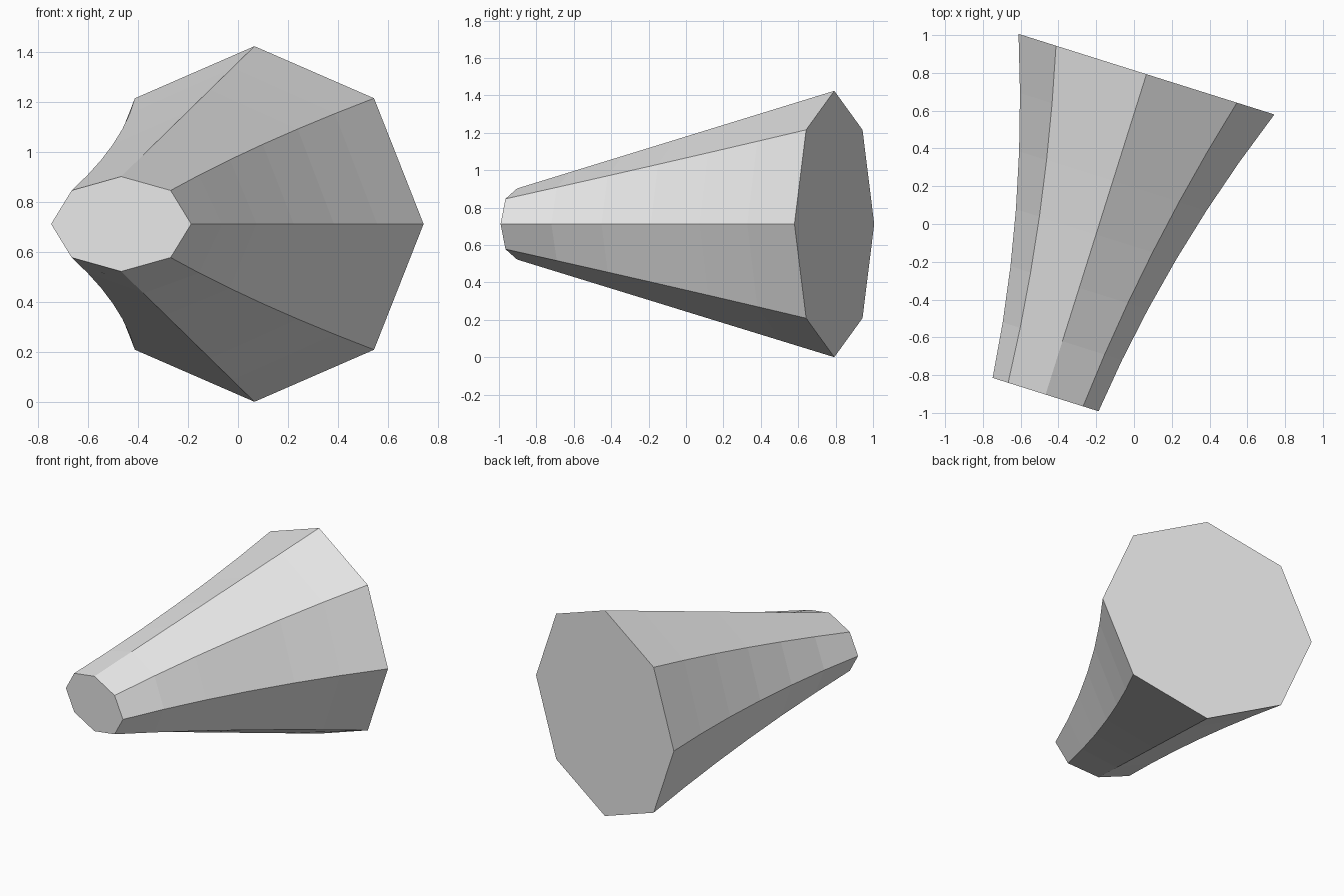
import bpy, bmesh, math
from mathutils import Vector

cube = bpy.data.objects.get("Cube")
if cube:
    bpy.data.objects.remove(cube, do_unlink=True)

SIDES, STEPS = 8, 6
small_centre = Vector((-0.468, -0.903, 0.712))
large_centre = Vector((0.066, 0.793, 0.712))
axis = (large_centre - small_centre).normalized()
up = Vector((0, 0, 1))
side = axis.cross(up)

# Plain light grey surface
grey = bpy.data.materials.new("light grey")
grey.use_nodes = True
grey.diffuse_color = (0.8, 0.8, 0.8, 1)
grey.node_tree.nodes["Principled BSDF"].inputs["Base Color"].default_value = grey.diffuse_color

# Octagonal rings: height grows evenly, width flares in a hollow curve
bm = bmesh.new()
rings = []
for step in range(STEPS + 1):
    t = step / STEPS
    centre = small_centre.lerp(large_centre, t)
    height = 0.19 + 0.522 * t
    width = 0.294 + 0.416 * t - 0.23 * t * (1 - t)
    ring = []
    for i in range(SIDES):
        a = math.tau * i / SIDES
        ring.append(bm.verts.new(centre + side * width * math.cos(a) + up * height * math.sin(a)))
    rings.append(ring)

# Side walls between neighbouring rings
for low, high in zip(rings, rings[1:]):
    for i in range(SIDES):
        j = (i + 1) % SIDES
        bm.faces.new((low[i], low[j], high[j], high[i]))

# Flat end caps
bm.faces.new(rings[0])
bm.faces.new(rings[-1])
bmesh.ops.recalc_face_normals(bm, faces=bm.faces)

mesh = bpy.data.meshes.new("flared_horn")
bm.to_mesh(mesh)
bm.free()
mesh.materials.append(grey)
horn = bpy.data.objects.new("flared_horn", mesh)
bpy.context.collection.objects.link(horn)
